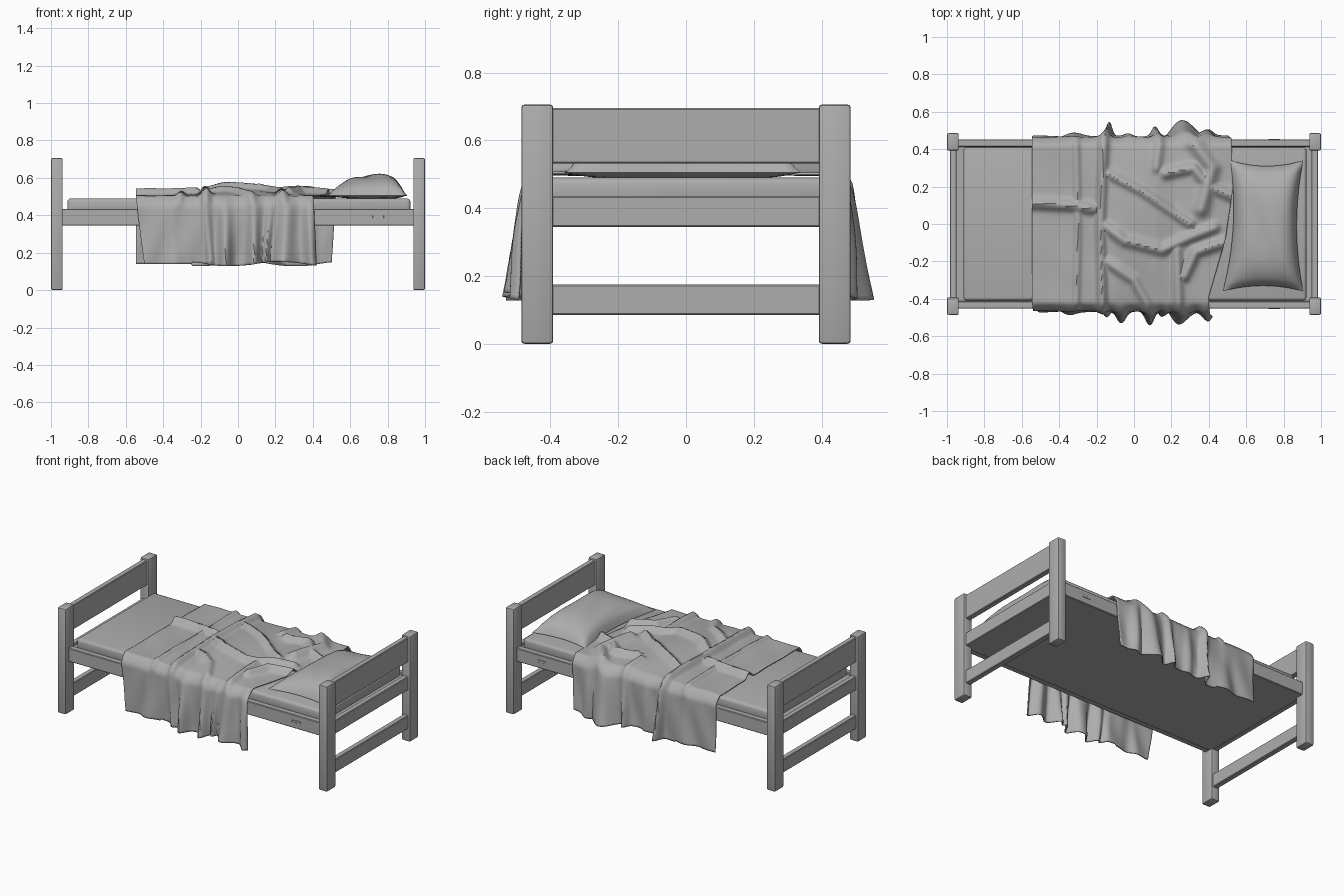
import bpy
import bmesh
import math
from mathutils import Vector
from mathutils.geometry import intersect_point_line

default_cube = bpy.data.objects.get("Cube")
if default_cube:
    bpy.data.objects.remove(default_cube, do_unlink=True)

GREY = (0.42, 0.42, 0.42, 1.0)
material = bpy.data.materials.new("plain grey")
material.use_nodes = True
material.diffuse_color = GREY
material.node_tree.nodes["Principled BSDF"].inputs["Base Color"].default_value = GREY


def finish(name, bm, smooth_angle=35):
    """Turn a bmesh into a named, shaded object with the shared material."""
    bmesh.ops.recalc_face_normals(bm, faces=bm.faces)
    mesh = bpy.data.meshes.new(name)
    bm.to_mesh(mesh)
    bm.free()
    mesh.materials.append(material)
    obj = bpy.data.objects.new(name, mesh)
    bpy.context.collection.objects.link(obj)
    bpy.ops.object.select_all(action="DESELECT")
    obj.select_set(True)
    bpy.context.view_layer.objects.active = obj
    bpy.ops.object.shade_smooth_by_angle(angle=math.radians(smooth_angle))
    return obj


def box(name, xs, ys, zs, bevel=0.004, segments=1):
    """Bevelled box given by its (low, high) extents on each axis."""
    bm = bmesh.new()
    bmesh.ops.create_cube(bm, size=1)
    for v in bm.verts:
        v.co = [(lo + hi) / 2 + c * (hi - lo) for c, (lo, hi) in zip(v.co, (xs, ys, zs))]
    if bevel:
        bmesh.ops.bevel(bm, geom=bm.edges[:], offset=bevel, segments=segments,
                        affect="EDGES", profile=0.5)
    return finish(name, bm)


def sheet(bm, point, columns, rows):
    """Grid of quads through point(u, v), with u and v running over -1..1."""
    grid = [[bm.verts.new(point(2 * i / columns - 1, 2 * j / rows - 1))
             for j in range(rows + 1)] for i in range(columns + 1)]
    for a, b in zip(grid, grid[1:]):
        for j in range(rows):
            bm.faces.new((a[j], b[j], b[j + 1], a[j + 1]))


def span(a, b, side):
    return tuple(sorted((a * side, b * side)))


def blend(x, stops):
    """Piecewise linear lookup through (position, value) stops."""
    for (x0, y0), (x1, y1) in zip(stops, stops[1:]):
        if x <= x1:
            return y0 + (y1 - y0) * max(0, (x - x0) / (x1 - x0))
    return stops[-1][1]


# Head and foot ends: two posts joined by a panel and two rails
for end, side in (("foot", -1), ("head", 1)):
    for label, flank in (("right", -1), ("left", 1)):
        box(f"{end}_{label}_post", span(0.937, 1, side), span(0.392, 0.486, flank),
            (0, 0.706), 0.009, 2)
    for part, zs in (("panel", (0.532, 0.696)), ("upper_rail", (0.345, 0.435)),
                     ("lower_rail", (0.085, 0.175))):
        box(f"{end}_{part}", span(0.948, 0.985, side), (-0.4, 0.4), zs)

# Side rails with a shallow slot plate near the head, and the bed base
for label, flank in (("right", -1), ("left", 1)):
    box(f"{label}_side_rail", (-0.945, 0.945), span(0.412, 0.452, flank), (0.345, 0.435))
    box(f"{label}_rail_slot", (0.72, 0.78), span(0.45, 0.455, flank), (0.385, 0.4), 0.001)
box("bed_base", (-0.955, 0.955), (-0.42, 0.42), (0.346, 0.42), 0)

# Mattress
box("mattress", (-0.912, 0.922), (-0.41, 0.41), (0.415, 0.49), 0.018, 3)


# Pillow: pinched corners, drawn-in edges and a crown towards the head
def pillow_half(sign):
    def point(u, v):
        x = 0.71 + u * (0.195 - 0.035 * (1 - v * v)) - 0.02 * (1 - v) * (1 - u) / 2
        y = v * (0.35 - 0.03 * (1 - u * u)) - 0.01
        puff = ((1 - u ** 4) * (1 - v ** 4)) ** 0.6 * (1 + 0.2 * u)
        crease = 0.004 * math.sin(7 * u + 4 * v) * (1 - u * u) * (1 - v * v)
        top = 0.108 * puff * (1 - 0.12 * v * v) + crease
        return x, y, 0.505 + (top if sign > 0 else -0.018 * puff)
    return point


pillow_mesh = bmesh.new()
for sign in (1, -1):
    sheet(pillow_mesh, pillow_half(sign), 24, 32)
bmesh.ops.remove_doubles(pillow_mesh, verts=pillow_mesh.verts[:], dist=0.0005)
finish("pillow", pillow_mesh, 60)

# Blanket creases on top: (height, width, path), paths in hundredths
CREASES = [
    (0.040, 0.024, [(-16, 46), (-18, 0), (-17, -46)]),
    (0.020, 0.018, [(-31, 44), (-30, 0), (-31, -44)]),
    (0.038, 0.026, [(-56, 11), (-35, 10), (-22, 8)]),
    (0.034, 0.026, [(-17, 0), (-5, -9), (15, -14), (30, -7), (43, -2)]),
    (0.030, 0.022, [(-14, 27), (5, 17), (30, 0)]),
    (0.030, 0.024, [(23, -14), (24, -46)]),
    (0.036, 0.026, [(27, -28), (33, -15), (48, -10)]),
    (0.036, 0.026, [(17, 27), (32, 30), (40, 20), (52, 15)]),
    (0.040, 0.036, [(30, 46), (42, 30), (36, 8)]),
    (0.028, 0.024, [(-15, -20), (0, -30), (9, -46)]),
    (0.024, 0.024, [(14, 46), (12, 30)]),
]
SEGMENTS = [(height, width, Vector(a) / 100, Vector(b) / 100)
            for height, width, path in CREASES for a, b in zip(path, path[1:])]

# Hanging folds: (x, outward reach, width) on each side of the bed
FOLDS = {
    -1: [(-0.34, 0.015, 0.03), (-0.18, 0.03, 0.025), (-0.07, 0.065, 0.035),
         (0.09, 0.07, 0.035), (0.18, 0.03, 0.02), (0.27, 0.07, 0.035), (0.38, 0.06, 0.03)],
    1: [(-0.32, 0.015, 0.04), (-0.16, 0.075, 0.028), (-0.03, 0.02, 0.03),
        (0.13, 0.05, 0.03), (0.28, 0.085, 0.05), (0.38, 0.045, 0.04)],
}
TOP_HALF, DROP = 0.42, 0.36


def blanket_top(x, y):
    crease = 0
    for height, width, a, b in SEGMENTS:
        near, f = intersect_point_line(Vector((x, y)), a, b)
        near = Vector(near[:2]) if 0 <= f <= 1 else (a if f < 0 else b)
        crease = max(crease, height * math.exp(-((Vector((x, y)) - near).length / width) ** 2))
    puff = blend(x, [(-0.55, 0), (-0.2, 0.006), (-0.08, 0.04), (0.12, 0.036),
                     (0.22, 0.012), (0.32, 0.02), (0.5, 0)])
    wave = 0.003 * math.sin(19 * x + 8 * y) * math.sin(13 * y - 5 * x)
    return 0.501 + crease + puff * max(0, 1 - (y / TOP_HALF) ** 2) + wave


def blanket_point(u, v):
    side = -1 if v < 0 else 1
    run = abs(v) * (TOP_HALF + DROP)
    fall = max(0, run - TOP_HALF) / DROP
    y = side * min(run, TOP_HALF)
    left = -0.545 + (0.035 * fall if side < 0 else 0)
    right = blend(v, [(-1, 0.42), (-0.5, 0.40), (-0.1, 0.49), (0.25, 0.53), (1, 0.51)])
    x = left + (right - left) * (u + 1) / 2
    z = blanket_top(x, y)
    if fall:
        lean = x + 0.03 * fall * math.sin(9 * x)
        reach = max(r * math.exp(-((lean - c) / w) ** 2) for c, r, w in FOLDS[side])
        wave = 0.006 * math.sin(31 * x + 5 * fall)
        y += side * (0.04 * math.sin(math.pi / 2 * min(1, fall / 0.18))
                     + (reach + 0.004 + wave) * fall ** 0.6)
        hem = 0.14 + 0.012 * math.sin(12 * x + side) * (x > -0.25)
        z += (hem - z) * fall
        x += 0.012 * math.sin(23 * x) * fall
    return x, y, z


blanket_mesh = bmesh.new()
sheet(blanket_mesh, blanket_point, 110, 130)
blanket = finish("blanket", blanket_mesh, 50)
thickness = blanket.modifiers.new("thickness", "SOLIDIFY")
thickness.thickness = 0.007
thickness.offset = 0
